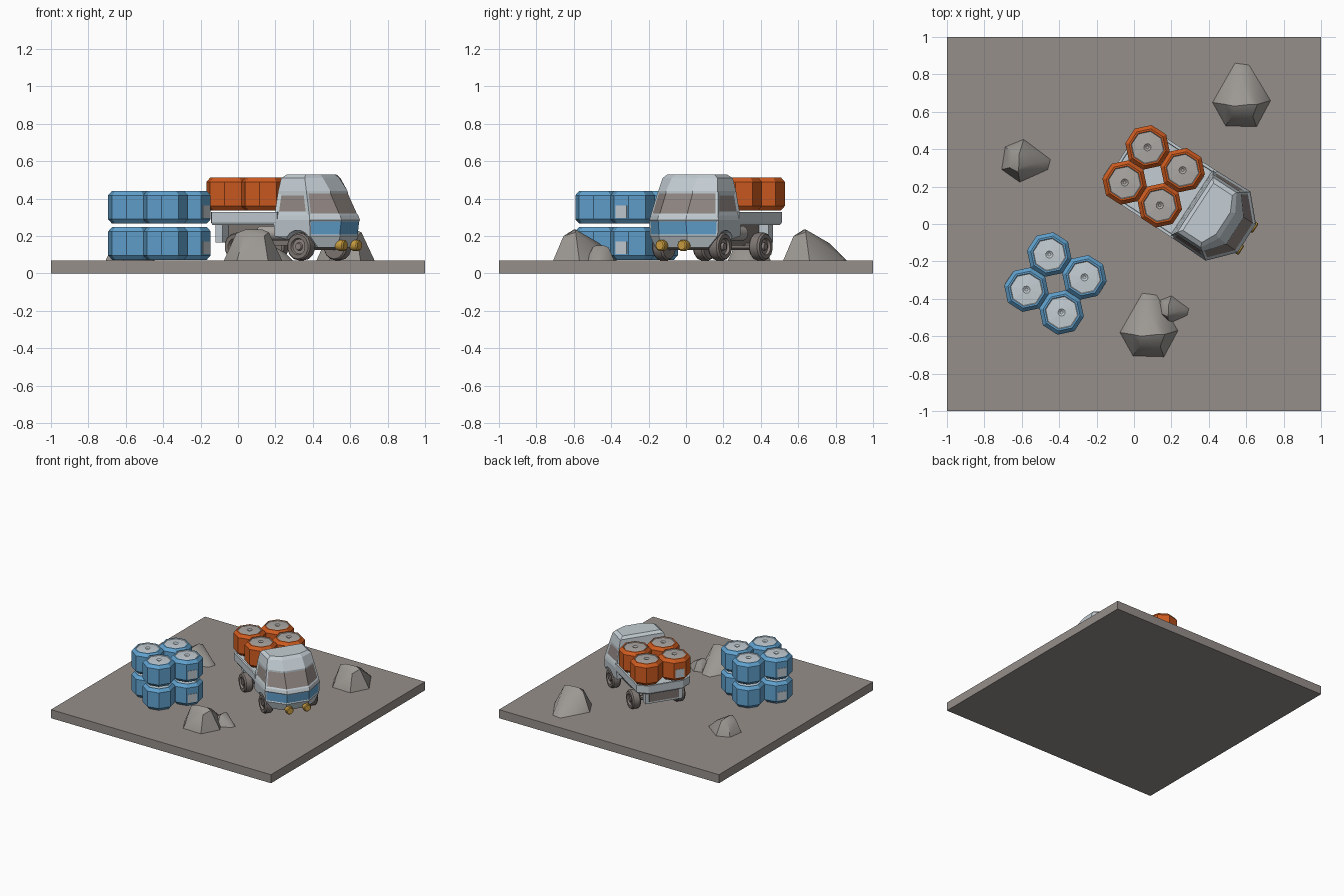
import bpy, bmesh, math
from mathutils import Matrix, Vector

if "Cube" in bpy.data.objects:
    bpy.data.objects.remove(bpy.data.objects["Cube"])


def material(name, r, g, b):
    m = bpy.data.materials.new(name)
    m.use_nodes = True
    lin = [((c / 255 + 0.055) / 1.055) ** 2.4 for c in (r, g, b)] + [1]
    m.diffuse_color = lin
    m.node_tree.nodes["Principled BSDF"].inputs["Base Color"].default_value = lin
    return m


GROUND = material("ground brown grey", 150, 143, 139)
ROCK = material("rock grey", 156, 152, 147)
BODY = material("pale blue grey", 196, 206, 212)
BLUE = material("drum blue", 98, 163, 208)
ORANGE = material("drum orange", 208, 92, 32)
LID = material("lid warm grey", 172, 168, 164)
GLASS = material("window taupe", 144, 134, 130)
TYRE = material("tyre taupe", 128, 120, 116)
LAMP = material("lamp gold", 205, 160, 65)

HEADING = Matrix.Rotation(math.radians(-33), 4, 'Z')
TRUCK = Matrix.Translation((0.10, 0.25, 0)) @ HEADING
FLOOR = 0.07


def finish(name, bm, mats, place=Matrix(), angle=None):
    bmesh.ops.recalc_face_normals(bm, faces=bm.faces)
    me = bpy.data.meshes.new(name)
    bm.to_mesh(me)
    bm.free()
    for m in mats:
        me.materials.append(m)
    ob = bpy.data.objects.new(name, me)
    ob.matrix_world = place
    bpy.context.collection.objects.link(ob)
    if angle:
        bpy.ops.object.select_all(action='DESELECT')
        ob.select_set(True)
        bpy.context.view_layer.objects.active = ob
        bpy.ops.object.shade_smooth_by_angle(angle=math.radians(angle))
    return ob


def box(name, lo, hi, mat, place=Matrix()):
    lo, hi = Vector(lo), Vector(hi)
    bm = bmesh.new()
    bmesh.ops.create_cube(bm, size=1, matrix=Matrix.Translation((lo + hi) / 2)
                          @ Matrix.Diagonal((*(hi - lo), 1)))
    return finish(name, bm, [mat], place)


def loft(rings):
    """Skin a stack of rings with equal point counts; returns bands of side faces."""
    bm = bmesh.new()
    rows = [[bm.verts.new(p) for p in ring] for ring in rings]
    n = len(rows[0])
    bands = [[bm.faces.new((a[i], a[(i + 1) % n], b[(i + 1) % n], b[i])) for i in range(n)]
             for a, b in zip(rows, rows[1:])]
    bm.faces.new(rows[0][::-1])
    bm.faces.new(rows[-1])
    bmesh.ops.recalc_face_normals(bm, faces=bm.faces)
    return bm, bands


def disc(r, z, n, turn=0.5):
    return [(r * math.cos((i + turn) * math.tau / n), r * math.sin((i + turn) * math.tau / n), z)
            for i in range(n)]


# Ground slab
box("ground_slab", (-1, -1, 0), (1, 1, FLOOR), GROUND)


# Rocks: convex hull with a steep front and a long sloping back
def rock(name, x, y, scale, turn):
    base = [(-.035, .17), (.04, .16), (.155, -.03), (.08, -.17), (-.085, -.165), (-.155, -.04)]
    top = [(-.05, -.11, .13), (.06, -.115, .13), (.085, -.05, .15), (-.09, -.05, .145),
           (-.04, -.06, .165), (.05, -.05, .165), (0, .08, .09)]
    bm = bmesh.new()
    for p in [(a, b, 0) for a, b in base] + top:
        bm.verts.new(p)
    bmesh.ops.convex_hull(bm, input=bm.verts)
    finish(name, bm, [ROCK], Matrix.Translation((x, y, FLOOR))
           @ Matrix.Rotation(math.radians(turn), 4, 'Z') @ Matrix.Scale(scale, 4), 32)


rock("back_rock", 0.575, 0.69, 1, 0)
rock("front_rock", 0.08, -0.54, 1, 0)
rock("side_rock", -0.575, 0.335, 0.74, -97)
rock("small_rock", 0.21, -0.46, 0.48, -97)


# Drums: bevelled octagons with a dished lid, two of each four carrying a label
def drum(name, place, mat, lid, label):
    h = 0.176
    profile = [(.088, 0), (.1, 0), (.121, .024), (.121, h - .024), (.1, h), (.09, h),
               (.086, h - .004), (.02, h), (.008, h - .008)]
    bm, bands = loft([disc(r, z, 8) for r, z in profile])
    for f in bm.faces:
        if f.calc_center_median().z > h - .009 and max(v.co.xy.length for v in f.verts) < .095:
            f.material_index = 1
    finish(name, bm, [mat, lid], place)
    if label:
        a = .121 * math.cos(math.pi / 8)
        box(name + "_label", (a - .002, -.036, .03), (a + .003, .036, .098), BODY, place)


def drum_group(name, x, y, z, mat, lid):
    group = Matrix.Translation((x, y, z)) @ HEADING
    for i in range(4):
        turn = Matrix.Rotation(i * math.pi / 2, 4, 'Z')
        drum(f"{name}_{i + 1}", group @ turn @ Matrix.Translation((.112, .112, 0)),
             mat, lid, i % 2 == 0)


drum_group("lower_blue_drum", -0.42, -0.318, 0.073, BLUE, BODY)
drum_group("upper_blue_drum", -0.42, -0.318, 0.266, BLUE, BODY)
drum_group("orange_drum", 0.105, 0.255, 0.337, ORANGE, LID)


# Truck cab: stacked rings, each set by height, back, side corner and nose
def cab_ring(z, back, wb, side, ws, nose, wn):
    half = [(back, wb), (side, ws), (nose, wn)]
    return [(s, -w, z) for s, w in half] + [(s, w, z) for s, w in half[::-1]]


bm, bands = loft([cab_ring(*r) for r in (
    (.14, .47, .17, .50, .17, .565, .08),
    (.20, .25, .21, .48, .215, .59, .09),
    (.285, .25, .215, .48, .22, .60, .09),
    (.31, .25, .21, .475, .215, .59, .09),
    (.44, .26, .19, .44, .19, .525, .085),
    (.51, .27, .175, .42, .175, .475, .08),
    (.53, .29, .15, .41, .15, .45, .07))])
# Grille band, windscreen and side windows as inset faces
for faces, slot, rim in ((bands[1][1:4], 1, .008), (bands[3][1:4], 2, .012),
                         (bands[3][0:1], 2, .022), (bands[3][4:5], 2, .022)):
    bmesh.ops.inset_region(bm, faces=faces, thickness=rim, depth=-.004, use_even_offset=True)
    for f in faces:
        f.material_index = slot
cab = finish("cab", bm, [BODY, BLUE, GLASS], TRUCK)

# Front wheel arches
AXLE_Z = FLOOR + .074
FRONT, REAR = .40, 0.0
SIDEWAYS = Matrix.Rotation(-math.pi / 2, 4, 'X')
bm, _ = loft([disc(.088, z, 16) for z in (-.3, .3)])
cutter = finish("arch_cutter", bm, [BODY], TRUCK @ Matrix.Translation((FRONT, 0, AXLE_Z)) @ SIDEWAYS)
cutter.hide_render = True
mod = cab.modifiers.new("arches", 'BOOLEAN')
mod.operation, mod.solver, mod.object = 'DIFFERENCE', 'EXACT', cutter
bpy.context.view_layer.objects.active = cab
bpy.ops.object.modifier_apply(modifier=mod.name)
bpy.data.objects.remove(cutter)

# Cargo bed with clipped rear corners, and a raised lip at the back of it
outline = [(-.2, -.14), (-.15, -.215), (.27, -.215), (.27, .215), (-.15, .215), (-.2, .14)]
bm, bands = loft([[(s * k, v * k, z) for s, v in outline]
                  for z, k in ((.258, .96), (.272, 1), (.328, 1), (.328, .93), (.318, .92))])
finish("cargo_bed", bm, [BODY], TRUCK)

# Chassis, axles, tanks and tail panel
box("chassis", (-.13, -.09, .15), (.5, .09, .262), TYRE, TRUCK)
box("tail_frame", (-.165, -.15, .165), (-.12, .15, .26), BODY, TRUCK)
box("tail_panel", (-.169, -.12, .18), (-.163, .12, .245), TYRE, TRUCK)
for side, v in (("left", 1), ("right", -1)):
    bm, _ = loft([disc(r, z, 12) for r, z in ((.03, .1), (.04, .11), (.04, .28), (.03, .29))])
    finish(side + "_tank", bm, [LID], TRUCK @ Matrix.Translation((0, v * .13, .215))
           @ Matrix.Rotation(math.pi / 2, 4, 'Y'), 40)

    # Wheels: stepped profile with a recessed hub facing outward
    for end, s in (("front", FRONT), ("rear", REAR)):
        profile = [(.05, -.035), (.066, -.035), (.074, -.025), (.074, .022), (.066, .032),
                   (.045, .032), (.04, .018), (.022, .018), (.018, .03)]
        bm, bands = loft([disc(r, z, 14) for r, z in profile])
        for f in bm.faces:
            f.material_index = int(max(x.co.xy.length for x in f.verts) < .047)
        out = SIDEWAYS if v > 0 else SIDEWAYS.inverted()
        finish(f"{end}_{side}_wheel", bm, [TYRE, GLASS],
               TRUCK @ Matrix.Translation((s, v * .18, AXLE_Z)) @ out, 35)

    # Headlamps
    bm, _ = loft([disc(r, z, 10) for r, z in ((.022, 0), (.03, .02), (.03, .05), (.024, .056))])
    finish(side + "_headlamp", bm, [LAMP], TRUCK @ Matrix.Translation((.555, v * .07, .15))
           @ Matrix.Rotation(math.pi / 2, 4, 'Y'), 40)

for end, s in (("front", FRONT), ("rear", REAR)):
    bm, _ = loft([disc(.02, z, 8) for z in (-.16, .16)])
    finish(end + "_axle", bm, [TYRE], TRUCK @ Matrix.Translation((s, 0, AXLE_Z)) @ SIDEWAYS)
